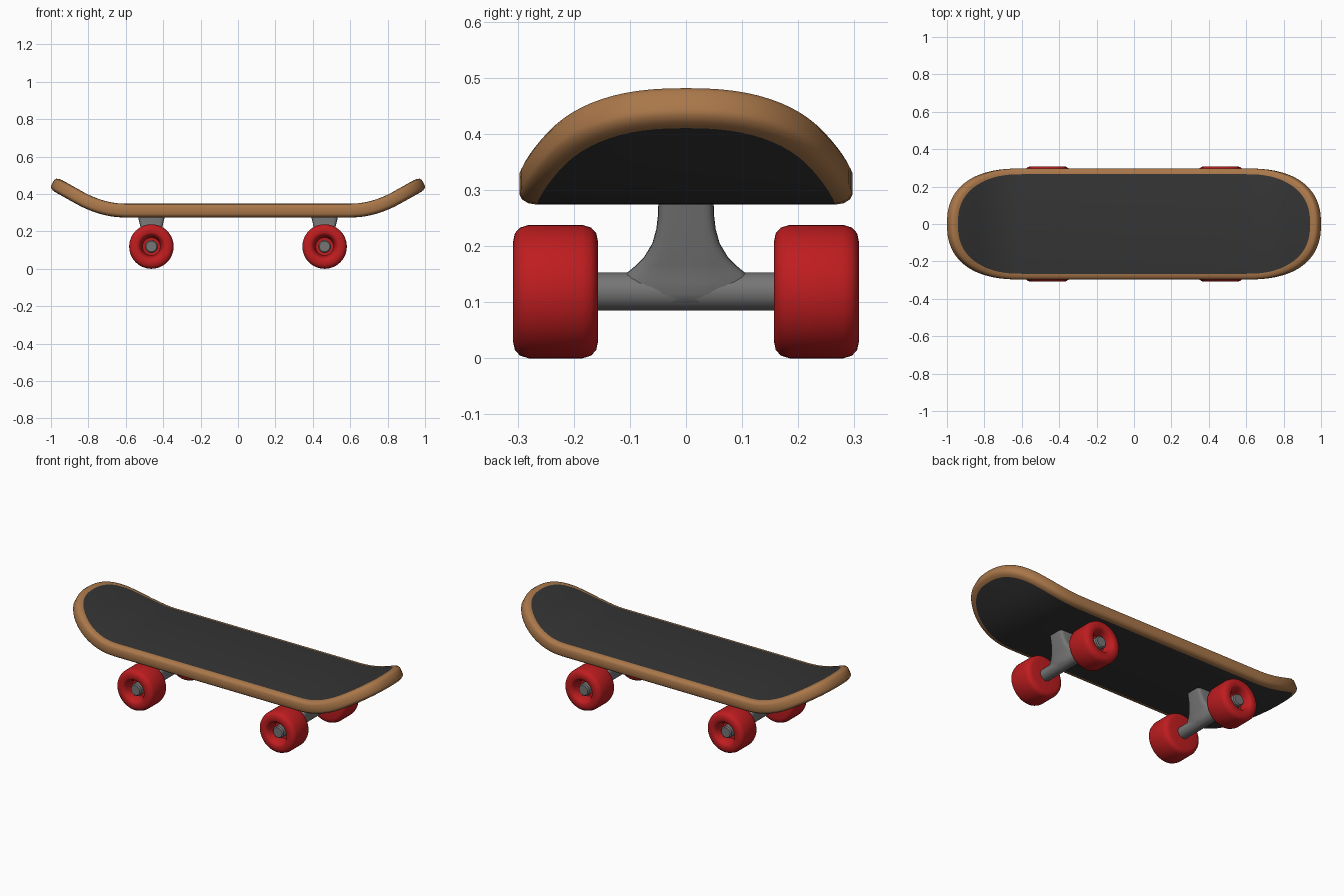
import bpy, bmesh, math

if "Cube" in bpy.data.objects:
    bpy.data.objects.remove(bpy.data.objects["Cube"])


def material(name, rgb):
    m = bpy.data.materials.new(name)
    m.diffuse_color = (*rgb, 1)
    m.use_nodes = True
    m.node_tree.nodes["Principled BSDF"].inputs["Base Color"].default_value = m.diffuse_color
    return m


WOOD = material("wood brown", (0.40, 0.185, 0.068))
GRIP = material("grip charcoal", (0.035, 0.035, 0.035))
METAL = material("metal grey", (0.18, 0.18, 0.18))
RED = material("wheel red", (0.52, 0.012, 0.014))


def finish(bm, name, mats, angle=40):
    bmesh.ops.remove_doubles(bm, verts=bm.verts, dist=1e-5)
    bmesh.ops.recalc_face_normals(bm, faces=bm.faces)
    me = bpy.data.meshes.new(name)
    bm.to_mesh(me)
    bm.free()
    for m in mats:
        me.materials.append(m)
    ob = bpy.data.objects.new(name, me)
    bpy.context.collection.objects.link(ob)
    bpy.ops.object.select_all(action='DESELECT')
    ob.select_set(True)
    bpy.context.view_layer.objects.active = ob
    bpy.ops.object.shade_smooth_by_angle(angle=math.radians(angle))
    return ob


def bridge(bm, a, b):
    n = len(a)
    for i in range(n):
        bm.faces.new((a[i], a[(i + 1) % n], b[(i + 1) % n], b[i]))


# Deck: rounded outline, upturned ends, rounded wooden rim
FLAT, BEND, SLOPE, MID_Z = 0.6, 0.85, 0.56, 0.311
N = 20


def bend(x, y, h):
    u = max(0, abs(x) - FLAT)
    c = BEND - FLAT
    slope = SLOPE * min(u / c, 1)
    rise = SLOPE * u * u / (2 * c) if u < c else SLOPE * (u - c / 2)
    k = math.hypot(1, slope)
    lean = h * slope / k
    return (x - lean if x > 0 else x + lean, y, MID_Z + rise + h / k)


def outline(d):
    a, w = 0.991 - d - FLAT, 0.297 - d
    e = 2 / 2.4
    half = []
    for i in range(N + 1):
        t = math.pi / 2 * i / N
        half.append((FLAT + a * max(0, math.cos(t)) ** e, w * math.sin(t) ** e))
    half[N] = (FLAT, w)
    side = half + [(-x, y) for x, y in reversed(half)]
    return side + [(x, -y) for x, y in reversed(side[1:-1])]


def deck():
    bm = bmesh.new()
    upper = [(0.031, 0.037), (0.016, 0.0345), (0.005, 0.028), (0, 0.018)]
    profile = upper + [(d, -h) for d, h in reversed(upper)]
    rings = [[bm.verts.new(bend(x, y, h)) for x, y in outline(d)] for d, h in profile]
    for a, b in zip(rings, rings[1:]):
        bridge(bm, a, b)
    # grip on top and underside
    for r in (rings[0], rings[-1]):
        n = len(r)
        m = n // 2
        for i in range(m):
            quad = [r[i], r[i + 1], r[(n - i - 1) % n], r[(n - i) % n]]
            f = bm.faces.new(list(dict.fromkeys(quad)))
            f.material_index = 1
    finish(bm, "deck", [WOOD, GRIP])


def lathe(name, profile, x, z, side, mat, seg=48):
    # revolve (radius, y) points around the y axis
    bm = bmesh.new()
    rings = []
    for r, y in profile:
        rings.append([bm.verts.new((x + r * math.cos(2 * math.pi * i / seg), y * side,
                                    z + r * math.sin(2 * math.pi * i / seg))) for i in range(seg)])
    for a, b in zip(rings, rings[1:]):
        bridge(bm, a, b)
    bm.faces.new(rings[0])
    bm.faces.new(rings[-1])
    return finish(bm, name, [mat])


# Hanger: stack of rounded sections flaring from the deck into the axle
def hanger(name, cx):
    # height, half depth, half width, roundness
    sections = [(0.285, 0.073, 0.049, 0.3), (0.255, 0.066, 0.050, 0.3),
                (0.23, 0.060, 0.053, 0.32), (0.205, 0.054, 0.060, 0.38),
                (0.18, 0.048, 0.075, 0.5), (0.165, 0.044, 0.090, 0.65),
                (0.152, 0.041, 0.106, 0.8), (0.135, 0.039, 0.12, 0.9),
                (0.115, 0.036, 0.12, 1), (0.1, 0.029, 0.11, 1), (0.088, 0.01, 0.1, 1)]
    bm = bmesh.new()
    rings = []
    for z, hx, hy, e in sections:
        ring = []
        for i in range(32):
            c, s = math.cos(math.pi * i / 16), math.sin(math.pi * i / 16)
            ring.append(bm.verts.new((cx + hx * math.copysign(abs(c) ** e, c),
                                      hy * math.copysign(abs(s) ** e, s), z)))
        rings.append(ring)
    for a, b in zip(rings, rings[1:]):
        bridge(bm, a, b)
    bm.faces.new(rings[0])
    bm.faces.new(rings[-1])
    finish(bm, name, [METAL], 60)


deck()

# Trucks and wheels
R, AXLE_Z = 0.119, 0.119
wheel = [(0.03, 0.157), (0.09, 0.157), (0.104, 0.160), (0.114, 0.169), (R, 0.185),
         (R, 0.280), (0.114, 0.296), (0.104, 0.305), (0.09, 0.308), (0.075, 0.308),
         (0.066, 0.304), (0.058, 0.292), (0.052, 0.272), (0.048, 0.25), (0.03, 0.248)]
axle = [(0.028, -0.292), (0.034, -0.286), (0.034, 0.286), (0.028, 0.292)]
for end, x in (("front", 0.463), ("rear", -0.463)):
    hanger(end + "_hanger", x)
    lathe(end + "_axle", axle, x, AXLE_Z, 1, METAL, 32)
    for label, side in (("left", 1), ("right", -1)):
        lathe(f"{end}_{label}_wheel", wheel, x, AXLE_Z, side, RED)
